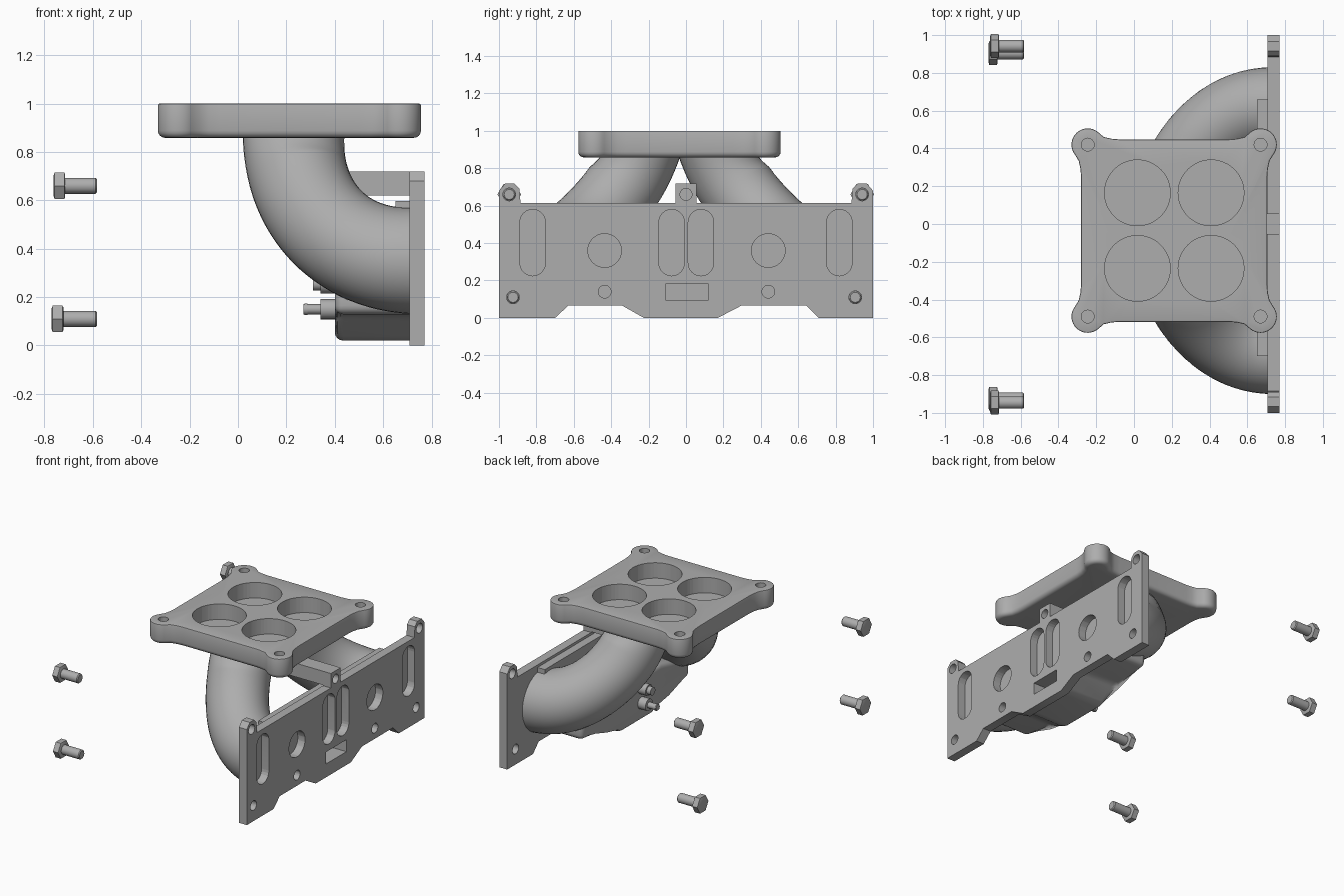
import bpy, bmesh
from math import cos, sin, pi, radians
from mathutils import Vector

if "Cube" in bpy.data.objects:
    bpy.data.objects.remove(bpy.data.objects["Cube"])

MID_Y = -0.035
metal = bpy.data.materials.new('dark_metal')
metal.diffuse_color = (0.42, 0.42, 0.42, 1)
metal.use_nodes = True
metal.node_tree.nodes["Principled BSDF"].inputs["Base Color"].default_value = metal.diffuse_color


def shade(ob):
    bpy.ops.object.select_all(action='DESELECT')
    ob.select_set(True)
    bpy.context.view_layer.objects.active = ob
    bpy.ops.object.shade_smooth_by_angle(angle=radians(35))


def finish(name, bm, smooth=True):
    bmesh.ops.recalc_face_normals(bm, faces=bm.faces)
    me = bpy.data.meshes.new(name)
    bm.to_mesh(me)
    bm.free()
    me.materials.append(metal)
    ob = bpy.data.objects.new(name, me)
    bpy.context.collection.objects.link(ob)
    if smooth:
        shade(ob)
    return ob


def loft(bm, loops):
    """Skin a list of equal closed loops and cap both ends."""
    rings = [[bm.verts.new(p) for p in loop] for loop in loops]
    n = len(rings[0])
    for a, b in zip(rings, rings[1:]):
        for i in range(n):
            j = (i + 1) % n
            bm.faces.new((a[i], a[j], b[j], b[i]))
    return bm.faces.new(rings[0][::-1]), bm.faces.new(rings[-1])


def prism(bm, pts, axis, a, b):
    """Extrude a 2D outline along x (points are y,z) or z (points are x,y)."""
    return loft(bm, [[(h, u, v) if axis == 'x' else (u, v, h) for u, v in pts] for h in (a, b)])


def arc(c, r, a0, a1, n):
    return [(c[0] + r * cos(radians(a0 + (a1 - a0) * i / n)),
             c[1] + r * sin(radians(a0 + (a1 - a0) * i / n))) for i in range(n + 1)]


def circle(u, v, r, n=32):
    return arc((u, v), r, 0, 360, n)[:-1]


def rect(u0, u1, v0, v1):
    return [(u0, v0), (u1, v0), (u1, v1), (u0, v1)]


def slot(u, v0, v1, r):
    return arc((u, v1 - r), r, 0, 180, 12) + arc((u, v0 + r), r, 180, 360, 12)


def inset(pts, d):
    """Move a counter-clockwise outline inwards by d."""
    out = []
    for i, p in enumerate(pts):
        a, p, c = Vector(pts[i - 1]), Vector(p), Vector(pts[(i + 1) % len(pts)])
        t = (p - a).normalized() + (c - p).normalized()
        t.normalize()
        out.append((p.x - t.y * d, p.y + t.x * d))
    return out


def cut(ob, shapes, axis):
    bm = bmesh.new()
    for pts, a, b in shapes:
        prism(bm, pts, axis, a, b)
    cutter = finish('cutter', bm, False)
    cutter.hide_render = True
    mod = ob.modifiers.new('holes', 'BOOLEAN')
    mod.operation, mod.solver, mod.object = 'DIFFERENCE', 'EXACT', cutter
    dg = bpy.context.evaluated_depsgraph_get()
    me = bpy.data.meshes.new_from_object(ob.evaluated_get(dg))
    ob.modifiers.clear()
    ob.data = me
    bpy.data.objects.remove(cutter)
    shade(ob)


# Cylinder head flange with ears; blind ports, through bolt holes
BOLTS = [(-0.925, 0.11), (0.905, 0.11), (-0.945, 0.66), (0.942, 0.66)]
EXHAUST = rect(-0.11, 0.12, 0.095, 0.18)
ear = [(1, 0.615), (1, 0.68), (0.967, 0.718), (0.917, 0.718), (0.89, 0.69), (0.885, 0.615)]
tab = [(0.055, 0.615), (0.055, 0.718), (-0.055, 0.718), (-0.055, 0.615)]
bottom = [(-1, 0), (-0.7, 0), (-0.63, 0.065), (-0.34, 0.065), (-0.225, 0),
          (0.17, 0), (0.295, 0.065), (0.645, 0.065), (0.71, 0), (1, 0)]
bm = bmesh.new()
prism(bm, bottom + ear + tab + [(-y, z) for y, z in reversed(ear)], 'x', 0.708, 0.77)
flange = finish('head_flange', bm)
ports = [slot(y, 0.225, 0.58, 0.068) for y in (-0.82, -0.077, 0.08, 0.82)]
ports += [circle(y, 0.36, 0.09) for y in (-0.435, 0.44)]
ports += [circle(y, 0.14, 0.034) for y in (-0.435, 0.44)] + [circle(0, 0.66, 0.032)]
holes = [circle(y, z, 0.034) for y, z in BOLTS] + [EXHAUST]
cut(flange, [(h, 0.713, 0.8) for h in ports] + [(h, 0.69, 0.8) for h in holes], 'x')

# Carburettor mounting plate: lobed corners, rounded lower rim
cx, cy, ex, ey, r = 0.4575, 0.455, 0.4925, 0.4825, 0.086
corner = ([(ex, cy - 0.17), (ex + 0.004, cy - 0.125), (ex + 0.013, cy - 0.085)]
          + arc((cx, cy), r, -38, 128, 18)
          + [(cx - 0.085, ey + 0.013), (cx - 0.125, ey + 0.004), (cx - 0.17, ey)])
outline = []
for sx, sy in ((1, 1), (-1, 1), (-1, -1), (1, -1)):
    pts = [(0.2125 + sx * x, MID_Y + sy * y) for x, y in corner]
    outline += pts if sx * sy > 0 else pts[::-1]
R = 0.03
rim = [(0.858 + R * (1 - sin(a)), R * (1 - cos(a))) for a in (pi/2, 1.18, 0.785, 0.39, 0)]
rim += [(0.992, 0), (0.998, 0.002), (1.0, 0.008)]
bm = bmesh.new()
loft(bm, [[(x, y, z) for x, y in inset(outline, d)] for z, d in rim])
plate = finish('carburettor_plate', bm)
bores = [(circle(x, y, 0.174, 48), 0.89, 1.1) for x in (0.018, 0.408) for y in (0.165, -0.235)]
bores += [(circle(0.2125 + sx * cx, MID_Y + sy * cy, 0.034, 24), 0.9, 1.1)
          for sx in (-1, 1) for sy in (-1, 1)]
cut(plate, bores, 'z')

# Two curved runners, mirrored about the plate centre
for side, label in ((1, 'back'), (-1, 'front')):
    P = [Vector((x, MID_Y + side * y, z)) for x, y, z in
         ((0.23, 0.2, 0.88), (0.22, 0.33, 0.58), (0.41, 0.645, 0.36), (0.713, 0.645, 0.35))]
    loops, steps, sides = [], 28, 40
    for i in range(steps + 1):
        t = i / steps
        s = 1 - t
        c = P[0] * s**3 + P[1] * 3*s*s*t + P[2] * 3*s*t*t + P[3] * t**3
        d = ((P[1] - P[0]) * s*s + (P[2] - P[1]) * 2*s*t + (P[3] - P[2]) * t*t).normalized()
        # keep the two mouths square to the plate and the flange
        d = d.lerp(Vector((0, 0, -1)), max(0, 1 - t / 0.25))
        d = d.lerp(Vector((1, 0, 0)), max(0, 1 - s / 0.1)).normalized()
        u = Vector((0, 1, 0))
        u = (u - d * u.dot(d)).normalized()
        v = d.cross(u)
        rad = 0.21 + 0.01 * t - 0.01 * sin(pi * t)
        loops.append([c + (u * cos(2*pi*k/sides) + v * sin(2*pi*k/sides)) * rad
                      for k in range(sides)])
    bm = bmesh.new()
    loft(bm, loops)
    finish(label + '_runner', bm)

# Heat crossover body behind the flange, softly rounded, with its port
bm = bmesh.new()
_, front = prism(bm, [(-0.62, 0.13), (-0.37, 0.12), (-0.21, 0.02), (0.155, 0.02), (0.305, 0.12),
                      (0.6, 0.13), (0.6, 0.26), (0.25, 0.34), (-0.29, 0.34), (-0.62, 0.26)],
                 'x', 0.4, 0.712)
keep = set(front.edges)
bmesh.ops.bevel(bm, geom=[e for e in bm.edges if e not in keep], offset=0.035, segments=4,
                profile=0.5, affect='EDGES')
body = finish('crossover_body', bm)
cut(body, [(EXHAUST, 0.58, 0.8)], 'x')

# Port rail and centre support bar
bm = bmesh.new()
prism(bm, rect(-0.7, 0.66, 0.2, 0.597), 'x', 0.65, 0.7115)
finish('port_rail', bm)
bm = bmesh.new()
prism(bm, rect(-0.055, 0.055, 0.62, 0.718), 'x', 0.33, 0.709)
finish('centre_bar', bm)

# Hose fittings on the crossover body
for name, parts in (('lower_fitting', [(0.15, 0.042, 0.34, 0.42), (0.15, 0.021, 0.27, 0.35),
                                       (0.15, 0.024, 0.275, 0.288)]),
                    ('upper_fitting', [(0.255, 0.04, 0.34, 0.42), (0.255, 0.028, 0.31, 0.35)])):
    bm = bmesh.new()
    for z, rad, a, b in parts:
        prism(bm, circle(-0.07, z, rad, 20), 'x', a, b)
    finish(name, bm)

# Loose hex bolts lined up with the flange holes
for i, (y, z) in enumerate(BOLTS):
    x0 = -0.77 if i < 2 else -0.762
    bm = bmesh.new()
    hexagon = arc((y, z), 1, 0, 300, 5)
    loft(bm, [[(x0 + x, y + (u - y) * q, z + (v - z) * q) for u, v in hexagon]
              for x, q in ((0, 0.05), (0.004, 0.063), (0.044, 0.063), (0.048, 0.055))])
    loft(bm, [[(x, u, v) for u, v in circle(y, z, q, 24)]
              for x, q in ((x0 + 0.04, 0.033), (-0.588, 0.033), (-0.582, 0.027))])
    finish('bolt_%d' % (i + 1), bm)
